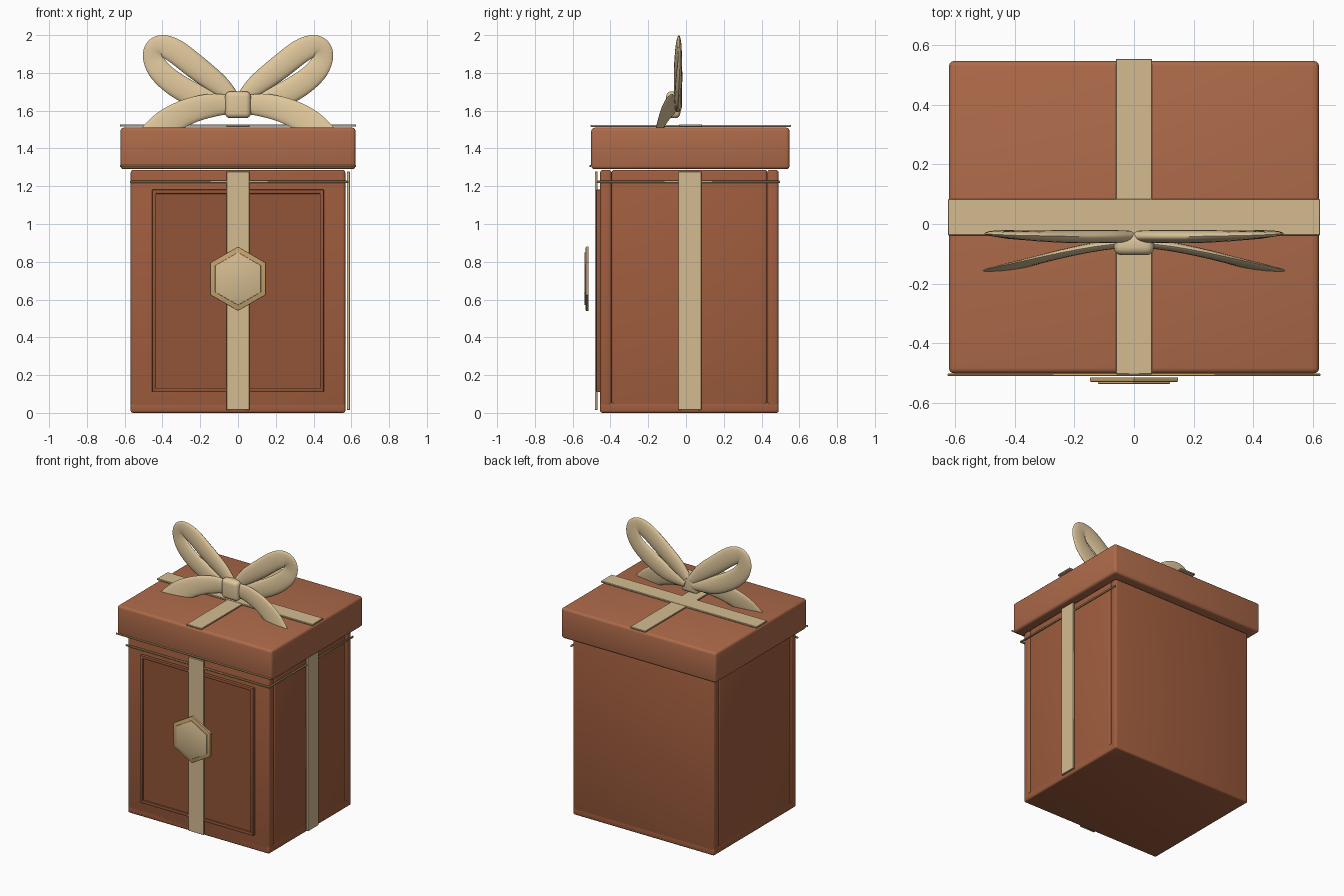
import bpy, bmesh, math
from mathutils import Vector

if "Cube" in bpy.data.objects:
    bpy.data.objects.remove(bpy.data.objects["Cube"])


def material(name, rgb):
    m = bpy.data.materials.new(name)
    m.diffuse_color = (*rgb, 1)
    m.use_nodes = True
    m.node_tree.nodes["Principled BSDF"].inputs["Base Color"].default_value = m.diffuse_color
    return m


BODY = material("body_brown", (0.35, 0.11, 0.048))
PANEL = material("panel_brown", (0.29, 0.09, 0.038))
LID = material("lid_brown", (0.42, 0.145, 0.068))
CREAM = material("ribbon_cream", (0.66, 0.50, 0.28))
GOLD = material("trim_gold", (0.56, 0.36, 0.15))
BOW = material("bow_cream", (0.74, 0.57, 0.33))


def finish(name, bm, mat, angle=40):
    bmesh.ops.recalc_face_normals(bm, faces=bm.faces)
    me = bpy.data.meshes.new(name)
    bm.to_mesh(me)
    bm.free()
    me.materials.append(mat)
    ob = bpy.data.objects.new(name, me)
    bpy.context.collection.objects.link(ob)
    bpy.ops.object.select_all(action='DESELECT')
    ob.select_set(True)
    bpy.context.view_layer.objects.active = ob
    bpy.ops.object.shade_smooth_by_angle(angle=math.radians(angle))
    return ob


def slab(name, x, y, z, mat, bevel=0.0, segs=3):
    """Box given by its (min, max) range on each axis, with rounded edges."""
    bm = bmesh.new()
    bmesh.ops.create_cube(bm, size=1)
    for v in bm.verts:
        v.co = [r[0] if c < 0 else r[1] for c, r in zip(v.co, (x, y, z))]
    if bevel:
        bmesh.ops.bevel(bm, geom=bm.edges[:], offset=bevel, segments=segs,
                        profile=0.5, affect='EDGES')
    return finish(name, bm, mat)


def hexagon(name, radius, y0, y1, mat, bevel):
    """Pointy-top hexagonal plate on the front."""
    bm = bmesh.new()
    ring = [(radius * math.sin(i * math.pi / 3), 0.71 + radius * math.cos(i * math.pi / 3))
            for i in range(6)]
    back = [bm.verts.new((x, y0, z)) for x, z in ring]
    front = [bm.verts.new((x, y1, z)) for x, z in ring]
    bm.faces.new(back)
    face = bm.faces.new(front)
    for i in range(6):
        bm.faces.new((back[i], back[i - 1], front[i - 1], front[i]))
    bmesh.ops.bevel(bm, geom=list(face.edges), offset=bevel, segments=2,
                    profile=0.5, affect='EDGES')
    return finish(name, bm, mat, 30)


def puffy_strip(name, points, side, sub=6, sides=16):
    """Flattened tube through points (x, y, z, half width, half depth)."""
    path = []
    n = len(points)
    for i in range(n - 1):
        p = [Vector(points[min(max(i + k, 0), n - 1)]) for k in (-1, 0, 1, 2)]
        for s in range(sub + (i == n - 2)):
            t = s / sub
            path.append(0.5 * (2 * p[1] + (p[2] - p[0]) * t
                               + (2 * p[0] - 5 * p[1] + 4 * p[2] - p[3]) * t * t
                               + (3 * p[1] - p[0] - 3 * p[2] + p[3]) * t ** 3))
    bm = bmesh.new()
    rings = []
    for i, q in enumerate(path):
        d = path[min(i + 1, len(path) - 1)] - path[max(i - 1, 0)]
        nrm = Vector((-d[2], 0, d[0])).normalized()
        ring = []
        for k in range(sides):
            a = 2 * math.pi * k / sides
            c = Vector(q[:3]) + nrm * q[3] * math.cos(a)
            c.y += q[4] * math.sin(a)
            c.x *= side
            ring.append(bm.verts.new(c))
        rings.append(ring)
    for a, b in zip(rings, rings[1:]):
        for k in range(sides):
            bm.faces.new((a[k - 1], a[k], b[k], b[k - 1]))
    bm.faces.new(rings[0])
    bm.faces.new(rings[-1])
    return finish(name, bm, BOW, 60)


# Box walls and floor, with seams showing on the sides
slab("floor", (-0.568, 0.568), (-0.455, 0.49), (0, 0.055), BODY, 0.012)
slab("front_wall", (-0.568, 0.568), (-0.455, -0.394), (0.005, 1.287), BODY, 0.015)
slab("back_wall", (-0.568, 0.568), (0.43, 0.49), (0.005, 1.287), BODY, 0.015)
for side, label in ((-1, "left"), (1, "right")):
    slab(label + "_wall", sorted((side * 0.507, side * 0.567)), (-0.394, 0.43),
         (0.02, 1.287), BODY, 0.015)

# Lid
slab("lid", (-0.622, 0.622), (-0.502, 0.548), (1.29, 1.51), LID, 0.018)

# Raised front panel with a moulded frame
slab("front_panel", (-0.44, 0.44), (-0.464, -0.45), (0.12, 1.17), PANEL)
for s, label in ((-1, "left"), (1, "right")):
    slab(label + "_frame_bar", sorted((s * 0.433, s * 0.455)), (-0.476, -0.45),
         (0.11, 1.182), PANEL, 0.005, 2)
for z, label in ((0.11, "bottom"), (1.16, "top")):
    slab(label + "_frame_bar", (-0.455, 0.455), (-0.476, -0.45), (z, z + 0.022),
         PANEL, 0.005, 2)

# Thin trim lines under the lid
slab("front_body_trim", (-0.572, 0.585), (-0.475, -0.463), (1.216, 1.229), GOLD, 0.003, 1)
slab("right_body_trim", (0.572, 0.584), (-0.475, 0.497), (1.216, 1.229), GOLD, 0.003, 1)
slab("lid_trim", (-0.626, 0.626), (-0.511, -0.503), (1.302, 1.312), GOLD, 0.002, 1)

# Ribbons
slab("front_ribbon", (-0.061, 0.061), (-0.483, -0.468), (0.015, 1.278), CREAM, 0.002, 1)
slab("right_ribbon", (0.576, 0.592), (-0.041, 0.081), (0.015, 1.278), CREAM, 0.002, 1)
slab("top_ribbon_across", (-0.625, 0.625), (-0.038, 0.084), (1.515, 1.527), CREAM, 0.002, 1)
slab("top_ribbon_along", (-0.061, 0.061), (-0.505, 0.555), (1.514, 1.525), CREAM, 0.002, 1)

# Hexagonal badge
hexagon("badge_rim", 0.17, -0.515, -0.531, GOLD, 0.004)
hexagon("badge_face", 0.14, -0.52, -0.537, CREAM, 0.003)

# Bow: loops, tails and knot
loop = [(0.02, -0.042, 1.66, 0.035, 0.02), (0.10, -0.042, 1.735, 0.055, 0.022),
        (0.215, -0.042, 1.825, 0.064, 0.022), (0.325, -0.04, 1.91, 0.064, 0.018),
        (0.395, -0.038, 1.942, 0.058, 0.013), (0.44, -0.034, 1.925, 0.055, 0.011),
        (0.446, -0.032, 1.87, 0.055, 0.011), (0.405, -0.036, 1.80, 0.06, 0.015),
        (0.31, -0.04, 1.725, 0.064, 0.018), (0.18, -0.042, 1.66, 0.06, 0.02),
        (0.03, -0.042, 1.62, 0.03, 0.02)]
tail = [(0.02, -0.062, 1.63, 0.045, 0.016), (0.12, -0.075, 1.63, 0.06, 0.016),
        (0.22, -0.095, 1.61, 0.066, 0.015), (0.31, -0.117, 1.575, 0.07, 0.013),
        (0.39, -0.138, 1.525, 0.073, 0.011), (0.46, -0.158, 1.455, 0.073, 0.009)]
for side, label in ((-1, "left"), (1, "right")):
    puffy_strip(label + "_bow_loop", loop, side)
    puffy_strip(label + "_bow_tail", tail, side)
slab("bow_knot", (-0.068, 0.068), (-0.105, -0.03), (1.56, 1.702), BOW, 0.027, 4)
